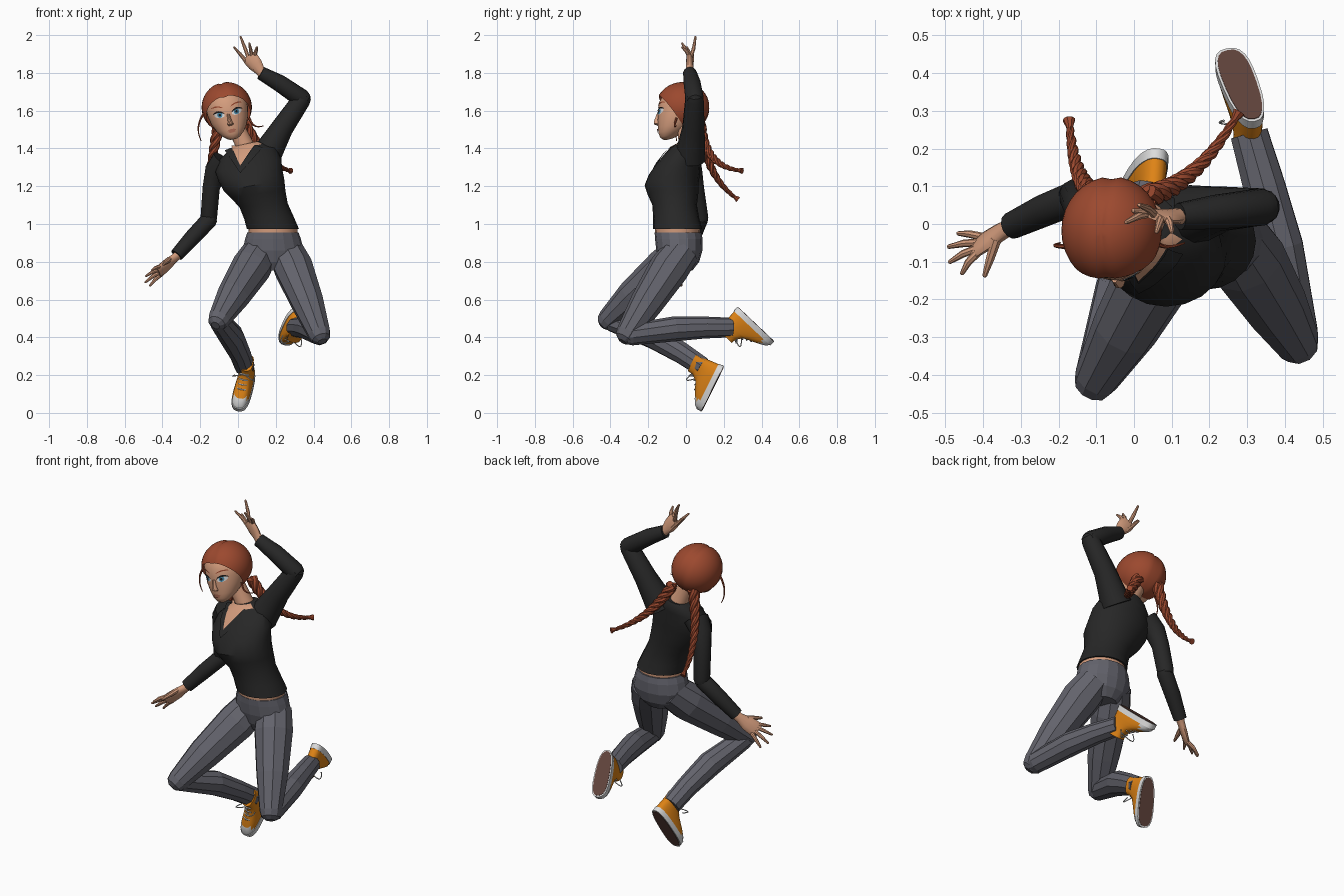
import bpy, bmesh, math
from mathutils import Vector as V, Matrix
from mathutils.bvhtree import BVHTree

if "Cube" in bpy.data.objects:
    bpy.data.objects.remove(bpy.data.objects["Cube"])

def colour(name, r, g, b):
    m = bpy.data.materials.new(name)
    m.diffuse_color = (r, g, b, 1)
    m.use_nodes = True
    m.node_tree.nodes["Principled BSDF"].inputs["Base Color"].default_value = m.diffuse_color
    return m

JACKET = colour("charcoal cloth", .020, .020, .020)
JEANS = colour("grey denim", .125, .125, .15)
SKIN = colour("skin", .66, .335, .205)
HAIR = colour("red hair", .33, .066, .028)
ORANGE = colour("orange canvas", .74, .23, .008)
WHITE = colour("white rubber", .72, .72, .72)
BROWN = colour("brown sole", .115, .055, .043)
BLUE = colour("blue iris", .06, .25, .40)
DARK = colour("dark lash", .012, .010, .010)
LIPS = colour("lips", .45, .16, .10)
I = Matrix.Identity(4)
smooth_objects = []

def make(name, verts, faces, mats, smooth=True, M=I, rule=None):
    me = bpy.data.meshes.new(name)
    me.from_pydata([tuple(v) for v in verts], [], faces)
    mats = mats if isinstance(mats, list) else [mats]
    for m in mats:
        me.materials.append(m)
    bm = bmesh.new()
    bm.from_mesh(me)
    bmesh.ops.recalc_face_normals(bm, faces=bm.faces)
    if rule:
        for f in bm.faces:
            f.material_index = rule(f.calc_center_median())
    bm.to_mesh(me)
    tree = BVHTree.FromBMesh(bm)
    bm.free()
    me.transform(M)
    ob = bpy.data.objects.new(name, me)
    bpy.context.collection.objects.link(ob)
    if smooth:
        smooth_objects.append(ob)
    return tree

def loft(name, rings, mats, **kw):
    n, k = len(rings[0]), len(rings)
    verts = [p for r in rings for p in r]
    faces = [(i*n+j, i*n+(j+1) % n, (i+1)*n+(j+1) % n, (i+1)*n+j) for i in range(k-1) for j in range(n)]
    faces += [tuple(range(n)), tuple(range((k-1)*n, k*n))]
    return make(name, verts, faces, mats, **kw)

def ring(c, ax, ay, rx, ry, n):
    return [V(c) + ax*rx*math.cos(2*math.pi*i/n) + ay*ry*math.sin(2*math.pi*i/n) for i in range(n)]

def tube(name, pts, radii, mat, n=10, **kw):
    pts = [V(p) for p in pts]
    rings, ax = [], V((.31, .9, .2))
    for i, p in enumerate(pts):
        t = (pts[min(i+1, len(pts)-1)] - pts[max(i-1, 0)]).normalized()
        ax = (ax - t*ax.dot(t)).normalized()
        rings.append(ring(p, ax, t.cross(ax), radii[i], radii[i], n))
    return loft(name, rings, mat, **kw)

def limb(name, pts, radii, mat, n=10, **kw):
    """Tube with a rounded far end, so that joints close."""
    d = (V(pts[-1]) - V(pts[-2])).normalized()
    r = radii[-1]
    pts = list(pts) + [V(pts[-1]) + d*r*.55, V(pts[-1]) + d*r*.85]
    return tube(name, pts, list(radii) + [r*.82, r*.4], mat, n, **kw)

def stack(name, rows, mats, n=20, **kw):
    """Loft of rows: centre x, y, z, radius x, radius y, roll."""
    rings = [ring((x, y, z), V((math.cos(t), 0, math.sin(t))), V((0, 1, 0)), rx, ry, n)
             for x, y, z, rx, ry, t in rows]
    return loft(name, rings, mats, **kw)

def bezier(a, b, c, n):
    a, b, c = V(a), V(b), V(c)
    return [a*(1-t)**2 + b*2*t*(1-t) + c*t*t for t in (i/n for i in range(n+1))]

def decal(name, tree, left, right, mat, off, M=I):
    """Thin plate between two x,z curves, laid onto the front of a surface."""
    verts, w = [], 5
    for a, b in zip(left, right):
        for k in range(w):
            x, z = a[0]+(b[0]-a[0])*k/(w-1), a[1]+(b[1]-a[1])*k/(w-1)
            hit = tree.ray_cast(V((x, -1, z)), V((0, 1, 0)))[0]
            verts.append((x, (hit.y if hit else 0) - off, z))
    faces = [(i*w+k, i*w+k+1, (i+1)*w+k+1, (i+1)*w+k) for i in range(len(left)-1) for k in range(w-1)]
    make(name, verts, faces, mat, M=M)

def line(a, b, n=8):
    return [(a[0]+(b[0]-a[0])*i/n, a[1]+(b[1]-a[1])*i/n) for i in range(n+1)]

def oval(cx, cz, rx, rz, n=10, bend=0, slope=0):
    us = [-math.cos(math.pi*i/n) for i in range(n+1)]
    mid = [cz + slope*u - bend*u*u for u in us]
    h = [rz*math.sqrt(max(0, 1-u*u)) for u in us]
    return ([(cx+rx*u, m-k) for u, m, k in zip(us, mid, h)], [(cx+rx*u, m+k) for u, m, k in zip(us, mid, h)])

# jacket body, with open neckline and lapels
torso = stack("jacket_body", [(.185, -.045, .973, .138, .130, 0), (.165, -.052, 1.03, .132, .122, .03),
    (.135, -.06, 1.10, .128, .118, .08), (.105, -.07, 1.16, .147, .135, .14), (.085, -.077, 1.205, .163, .142, .18),
    (.065, -.062, 1.26, .172, .135, .2), (.055, -.042, 1.31, .178, .118, .2), (.05, -.015, 1.37, .155, .095, .22),
    (.045, .005, 1.405, .105, .078, .22), (.045, .012, 1.425, .068, .06, .22)], [JACKET, SKIN],
    rule=lambda c: int(c.y < .01 and c.z > 1.398+.2*(c.x-.045) and abs(c.x-.04) < .075))
decal("neckline_skin", torso, line((.01, 1.31), (-.035, 1.415)), line((.012, 1.31), (.09, 1.425)), SKIN, .004)
decal("lapel_right", torso, line((.012, 1.27), (-.07, 1.39)), line((.012, 1.31), (-.035, 1.405)), JACKET, .009)
decal("lapel_left", torso, line((.012, 1.31), (.09, 1.42)), line((.012, 1.27), (.13, 1.405)), JACKET, .009)
stack("waist_skin", [(.185, -.045, .94, .128, .118, 0), (.185, -.045, .985, .13, .120, 0)], SKIN)
tube("neck", [(.05, .015, 1.36), (.03, .008, 1.43), (-.015, .0, 1.52)], [.064, .048, .045], SKIN, 14)

# sleeves
limb("sleeve_left_upper", [(.14, .02, 1.35), (.185, .03, 1.425), (.235, .04, 1.51), (.337, .045, 1.66)],
     [.085, .072, .06, .05], JACKET, 12)
limb("sleeve_left_lower", [(.12, .02, 1.80), (.22, .032, 1.745), (.337, .045, 1.665)], [.036, .046, .05], JACKET, 12)
limb("sleeve_right_upper", [(-.075, .01, 1.335), (-.12, .03, 1.28), (-.142, .05, 1.19), (-.155, .075, 1.03)],
     [.068, .058, .047, .045], JACKET, 12)
limb("sleeve_right_lower", [(-.325, -.005, .835), (-.24, .035, .93), (-.155, .07, 1.02)], [.036, .043, .045], JACKET, 12)

# hands
def hand(name, wrist, knuckle, side, tips, thumb):
    w, k, s = V(wrist), V(knuckle), V(side)
    t = (k-w).normalized()
    nrm = t.cross(s).normalized()
    sn = s.normalized()
    rows = [(-.25, .026, .024), (.1, .026, .021), (.5, .040, .018), (.9, .043, .015), (1.08, .036, .01)]
    loft(name + "_palm", [ring(w.lerp(k, f), sn, nrm, a, b, 12) for f, a, b in rows], SKIN)
    for i, tip in enumerate(tips):
        base = w.lerp(k, .92) + sn*(i-1.5)*.02
        mid = base.lerp(V(tip), .5) + nrm*.005
        limb(f"{name}_finger_{i+1}", [base, mid, tip], [.011, .010, .006], SKIN, 8)
    b = w.lerp(k, .35) + sn*.02*(1 if (V(thumb)-w).dot(s) > 0 else -1)
    limb(name + "_thumb", [b, b.lerp(V(thumb), .55), thumb], [.015, .012, .007], SKIN, 8)

hand("hand_left", (.125, .02, 1.80), (.06, .02, 1.885), (.8, -.25, .55),
     [(-.020, .005, 1.935), (.014, .05, 1.99), (.06, -.02, 1.955), (.1, -.02, 1.935)], (.0, .035, 1.91))
hand("hand_right", (-.33, -.008, .825), (-.415, -.06, .75), (-.25, -.72, .63),
     [(-.465, -.025, .675), (-.490, -.06, .692), (-.487, -.10, .725), (-.455, -.13, .755)], (-.395, -.135, .785))

# jeans
stack("jeans_hips", [(.185, -.042, .955, .136, .124, 0), (.185, -.038, .92, .148, .126, 0),
    (.187, -.035, .86, .162, .122, 0), (.187, -.035, .80, .145, .105, 0), (.187, -.04, .755, .08, .075, 0)],
    JEANS, n=16, smooth=False)
limb("thigh_left", [(.25, -.02, .86), (.295, -.09, .765), (.37, -.21, .58), (.43, -.31, .42)],
     [.095, .106, .088, .062], JEANS, smooth=False)
limb("thigh_right", [(.125, -.02, .86), (.07, -.11, .77), (-.025, -.28, .62), (-.1, -.41, .495)],
     [.095, .106, .088, .06], JEANS, smooth=False)
limb("shin_left", [(.305, .24, .452), (.345, .1, .452), (.385, -.06, .445), (.432, -.29, .415)],
     [.052, .058, .066, .058], JEANS, smooth=False)
limb("shin_right", [(.035, .085, .245), (.01, -.02, .315), (-.035, -.17, .405), (-.098, -.39, .485)],
     [.054, .058, .068, .056], JEANS, smooth=False)

# high-top shoes, built heel at origin, toe along y, sole at z = 0
def shoe(name, heel, toe, sole):
    t = (V(toe)-V(heel)).normalized()
    up = -V(sole)
    up = (up - t*up.dot(t)).normalized()
    M = Matrix.Translation(V(heel)) @ Matrix((t.cross(up), t, up)).transposed().to_4x4()
    def part(suffix, rows, mats, rule=None):
        rings = []
        for z, cy, rx, ry in rows:
            rg = ring((0, 0, 0), V((1, 0, 0)), V((0, 1, 0)), 1, 1, 24)
            sq = lambda a: math.copysign(abs(a)**.75, a)
            rings.append([V((rx*sq(p.x)*(.9+.12*p.y*ry/.135), cy+ry*sq(p.y), z)) for p in rg])
        loft(name + suffix, rings, mats, M=M, rule=rule)
    part("_sole", [(-.001, .135, .047, .130), (.005, .135, .047, .130)], BROWN)
    part("_rubber", [(.001, .135, .054, .138), (.03, .135, .053, .137)], WHITE)
    part("_upper", [(.028, .135, .050, .134), (.045, .130, .049, .128), (.062, .115, .046, .112), (.08, .095, .042, .09),
        (.10, .073, .039, .066), (.13, .06, .038, .052), (.16, .058, .041, .05)], [ORANGE, WHITE],
        lambda c: 1 if c.y > .215 and c.z < .09 else 0)
    for i, (y, z) in enumerate([(.116, .132), (.136, .108), (.157, .093), (.18, .083)]):
        tube(f"{name}_lace_{i+1}", [(-.024, y-.004, z-.006), (0, y+.003, z+.002), (.024, y-.004, z-.006)],
             [.004]*3, WHITE, 6, M=M)
    for s in (-1, 1):
        tube(f"{name}_lace_loop_{s}", bezier((0, .115, .135), (s*.075, .17, .165), (s*.05, .12, .11), 8),
             [.003]*9, WHITE, 5, M=M)

shoe("shoe_left", (.32, .275, .56), (.25, .455, .39), (0, .7, .7))
shoe("shoe_right", (.065, .2, .245), (0, .085, .012), (.05, .9, -.4))

# head, built around its own centre and tilted
H = Matrix.Translation((-.055, -.01, 1.597)) @ Matrix.Rotation(-.22, 4, 'Y')
skull = stack("head", [(0, -.098, -.152, .018, .015, 0), (0, -.09, -.143, .036, .036, 0), (0, -.075, -.122, .06, .06, 0),
    (0, -.055, -.095, .08, .083, 0), (0, -.035, -.05, .1, .106, 0), (0, -.022, 0, .11, .116, 0),
    (0, -.02, .045, .111, .114, 0), (0, -.012, .085, .096, .100, 0), (0, -.01, .112, .064, .070, 0),
    (0, -.01, .124, .02, .02, 0)], SKIN, n=28, M=H)
loft("nose", [ring((0, y, z), V((1, 0, 0)), V((0, 1, 0)), rx, ry, 10) for y, z, rx, ry in
    [(-.132, -.078, .012, .008), (-.143, -.070, .016, .018), (-.144, -.055, .011, .016), (-.138, -.015, .007, .008)]],
    SKIN, M=H)
for s, side in ((-1, "right"), (1, "left")):
    x = s*.047
    decal("eye_white_" + side, skull, *oval(x, -.012, .027, .015, slope=s*.004), WHITE, .002, H)
    decal("iris_" + side, skull, *oval(x-s*.002, -.011, .0135, .0145), BLUE, .004, H)
    decal("pupil_" + side, skull, *oval(x-s*.002, -.011, .006, .007), DARK, .0055, H)
    decal("lash_" + side, skull, *oval(x+s*.002, .006, .031, .005, bend=.012, slope=s*.004), DARK, .006, H)
    decal("brow_" + side, skull, *oval(x+s*.004, .034, .032, .0035, bend=.008, slope=s*.005), HAIR, .004, H)
decal("upper_lip", skull, *oval(0, -.101, .024, .005, bend=.003), LIPS, .005, H)
decal("lower_lip", skull, *oval(0, -.110, .019, .006), LIPS, .006, H)

# hair cap with a centre parting, cut open over the face by a slanting plane
bm = bmesh.new()
bmesh.ops.create_uvsphere(bm, u_segments=32, v_segments=24, radius=1)
for v in bm.verts:
    k = 1 - .05*math.exp(-(v.co.x/.09)**2)
    v.co = V((v.co.x*.133, v.co.y*.144*k - .008, (v.co.z*.135*k if v.co.z > 0 else v.co.z*.131) + .02))
bmesh.ops.bisect_plane(bm, geom=bm.verts[:]+bm.edges[:]+bm.faces[:], plane_co=(0, -.13, .074),
                       plane_no=(0, 1.35, 1), clear_inner=True)
bm.verts.index_update()
make("hair_cap", [v.co.copy() for v in bm.verts], [tuple(v.index for v in f.verts) for f in bm.faces], HAIR, M=H)
bm.free()

# braids: three strands wound round a path, with a tassel
def braid(name, a, b, c):
    path = bezier(a, b, c, 40)
    for s in range(3):
        pts = []
        for i, p in enumerate(path):
            t = (path[min(i+1, 40)] - path[max(i-1, 0)]).normalized()
            u = t.cross(V((.9, .3, .1))).normalized()
            ang, r = i*.55 + s*2.094, .015*(1-.68*i/40)
            pts.append(p + u*r*math.cos(ang) + t.cross(u)*r*math.sin(ang))
        tube(f"{name}_strand_{s+1}", pts, [.019*(1-.68*i/40) for i in range(41)], HAIR, 8)
    d = (path[-1] - path[-2]).normalized()
    tube(name + "_tassel", [path[-1]-d*.01, path[-1]+d*.008, path[-1]+d*.026], [.007, .011, .017], HAIR, 8)

braid("braid_left", (.035, .075, 1.53), (.16, .10, 1.31), (.265, .275, 1.285))
braid("braid_right", (-.10, .075, 1.54), (-.155, .10, 1.26), (-.17, .255, 1.145))

# loose strands beside the face
for name, a, b, c in (("wisp_right", (-.17, -.06, 1.60), (-.235, -.06, 1.52), (-.195, -.05, 1.44)),
                      ("wisp_left", (.06, -.05, 1.56), (.08, -.07, 1.50), (.135, -.05, 1.52))):
    tube(name, bezier(a, b, c, 8), [.007-.0006*i for i in range(9)], HAIR, 6)

for ob in smooth_objects:
    ob.select_set(True)
bpy.context.view_layer.objects.active = smooth_objects[0]
bpy.ops.object.shade_smooth_by_angle(angle=math.radians(35))
